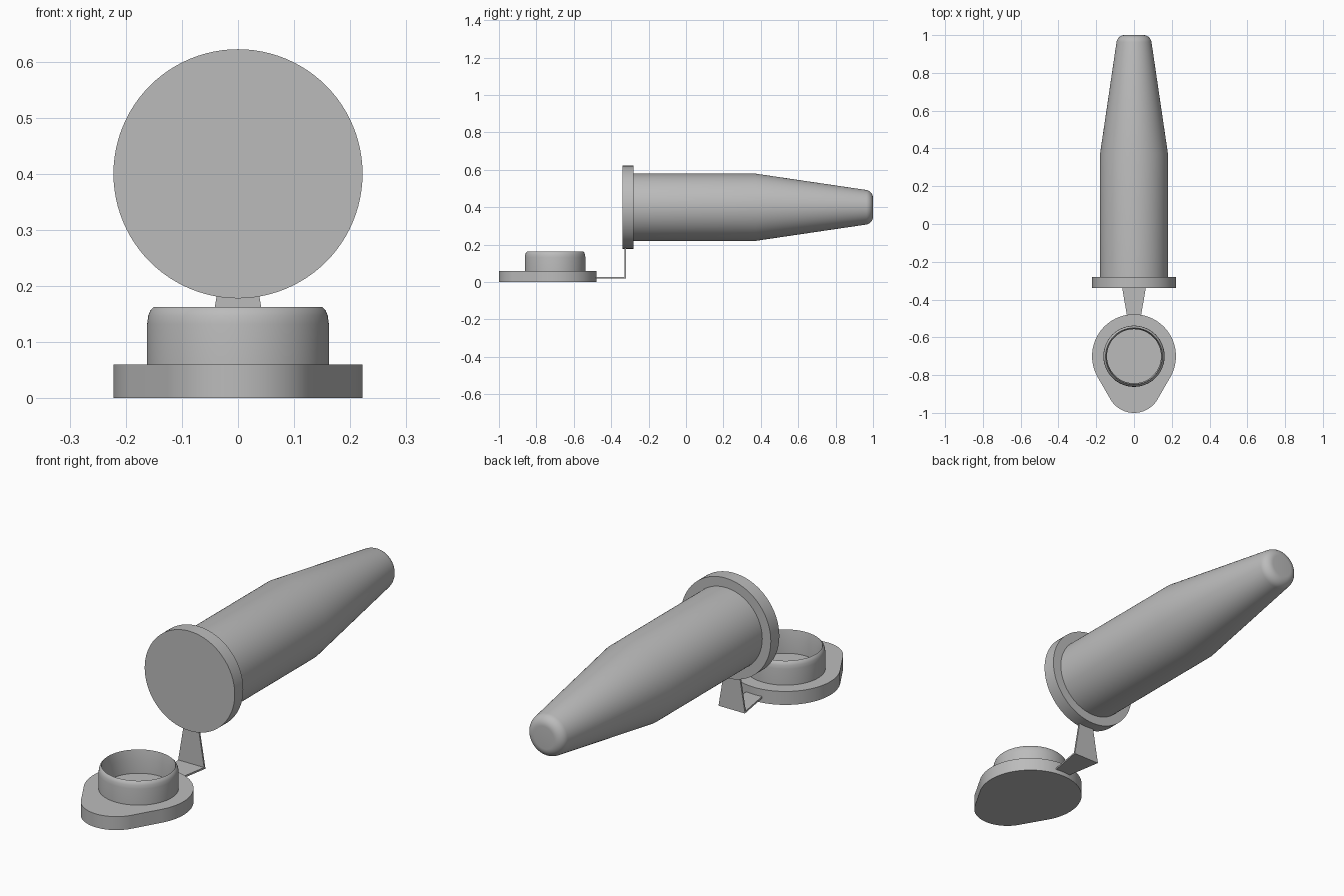
import bpy, bmesh, math
from mathutils import Matrix

cube = bpy.data.objects.get("Cube")
if cube:
    bpy.data.objects.remove(cube, do_unlink=True)

grey = bpy.data.materials.new("plain grey")
grey.use_nodes = True
GREY = (0.5, 0.5, 0.5, 1)
grey.diffuse_color = GREY
grey.node_tree.nodes["Principled BSDF"].inputs["Base Color"].default_value = GREY


def finish(name, bm):
    bmesh.ops.recalc_face_normals(bm, faces=bm.faces)
    mesh = bpy.data.meshes.new(name)
    bm.to_mesh(mesh)
    bm.free()
    mesh.materials.append(grey)
    obj = bpy.data.objects.new(name, mesh)
    bpy.context.collection.objects.link(obj)
    bpy.ops.object.select_all(action='DESELECT')
    obj.select_set(True)
    bpy.context.view_layer.objects.active = obj
    bpy.ops.object.shade_smooth_by_angle(angle=math.radians(35))
    return obj


def lathe(name, profile, matrix, steps=96):
    """Spin (radius, height) points about z, then place the result."""
    bm = bmesh.new()
    verts = [bm.verts.new((r, 0, h)) for r, h in profile]
    edges = [bm.edges.new(pair) for pair in zip(verts, verts[1:])]
    bmesh.ops.spin(bm, geom=verts + edges, cent=(0, 0, 0), axis=(0, 0, 1),
                   angle=math.tau, steps=steps)
    bmesh.ops.remove_doubles(bm, verts=bm.verts, dist=0.0001)
    bm.transform(matrix)
    return finish(name, bm)


def prism(name, outline, depth, matrix):
    """Extrude a flat xy outline upward, then place the result."""
    bm = bmesh.new()
    face = bm.faces.new([bm.verts.new((x, y, 0)) for x, y in outline])
    new = bmesh.ops.extrude_face_region(bm, geom=[face])["geom"]
    bmesh.ops.translate(bm, vec=(0, 0, depth),
                        verts=[v for v in new if isinstance(v, bmesh.types.BMVert)])
    bm.transform(matrix)
    return finish(name, bm)


def arc(cx, cy, r, start, end, n):
    return [(cx + r * math.cos(a), cy + r * math.sin(a))
            for a in (start + (end - start) * i / n for i in range(n + 1))]


# Tube lying on its side, with the closed end at the back
lying = Matrix.Translation((0, 0, 0.4)) @ Matrix.Rotation(-math.pi / 2, 4, 'X')
tip = arc(0.05, 0.957, 0.043, math.radians(9), math.pi / 2, 8)
lathe("tube_body", [(0, -0.3), (0.18, -0.3), (0.18, 0.37)] + tip + [(0, 1)], lying)
lathe("tube_flange", [(0, -0.34), (0.222, -0.34), (0.222, -0.28), (0, -0.28)], lying)

# Cap plate: a large round blended by tangents into a smaller thumb tab
CAP_Y, CAP_R, TAB_R = -0.7, 0.222, 0.144
offset = 1 + CAP_Y - TAB_R
t = math.asin((CAP_R - TAB_R) / offset)
outline = (arc(0, CAP_Y, CAP_R, -t, math.pi + t, 72)
           + arc(0, CAP_Y - offset, TAB_R, math.pi + t, math.tau - t, 32))
prism("cap_plate", outline, 0.06, Matrix())

# Hollow plug ring standing on the cap
plug = [(0.162, 0.055), (0.162, 0.132), (0.16, 0.147), (0.156, 0.157),
        (0.15, 0.163), (0.143, 0.12), (0.143, 0.055)]
lathe("cap_plug", plug, Matrix.Translation((0, CAP_Y, 0)))

# Folded hinge strap: two tapered strips that widen towards the fold
strip = [(-0.065, 0), (0.065, 0), (0.038, 0.16), (-0.038, 0.16)]
prism("hinge_lower", [(x, -y) for x, y in strip], 0.008,
      Matrix.Translation((0, -0.322, 0.02)))
prism("hinge_upper", strip, 0.008,
      Matrix.Translation((0, -0.322, 0.022)) @ Matrix.Rotation(math.pi / 2, 4, 'X'))
